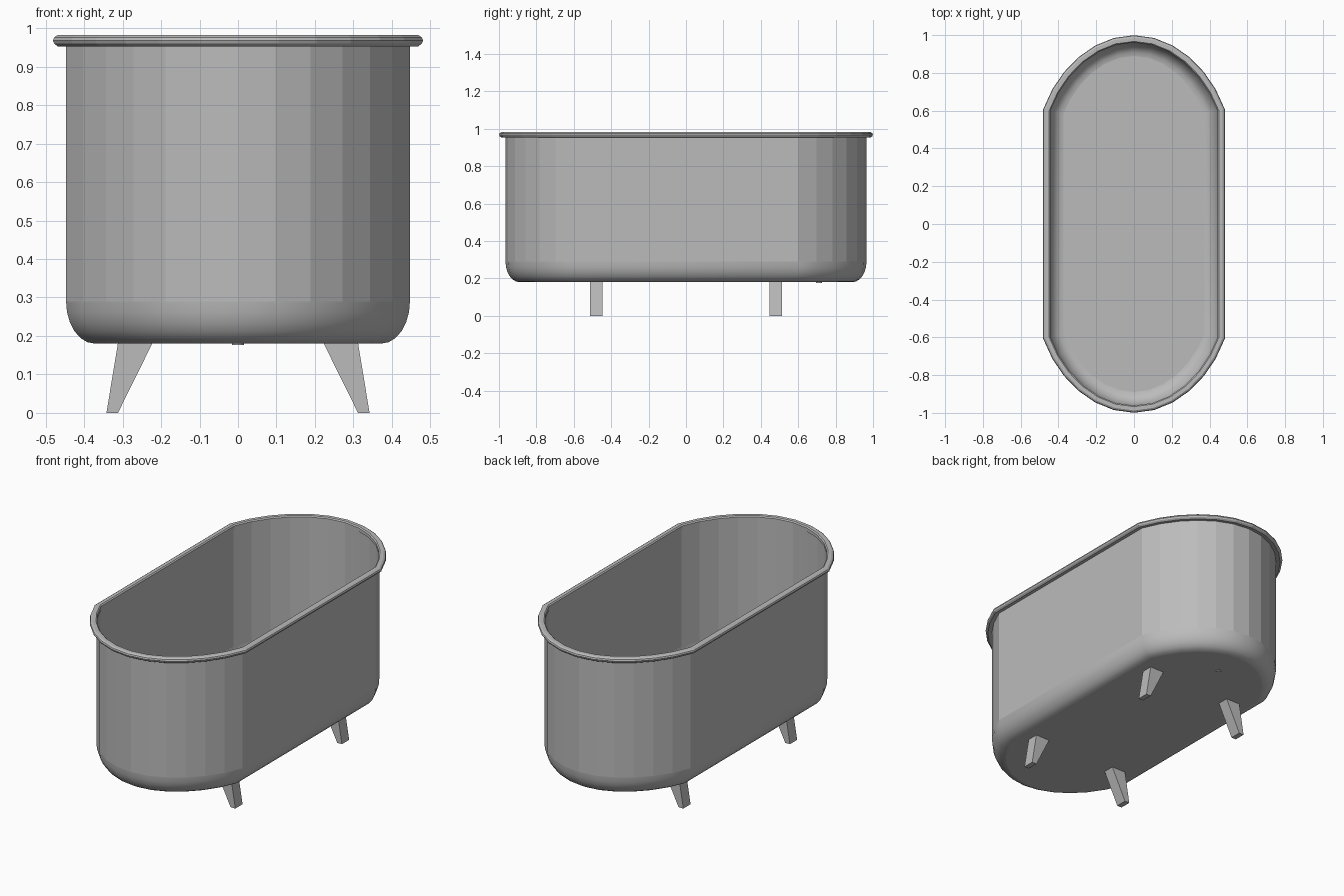
import bpy, bmesh, math
from mathutils import Vector
from mathutils.geometry import interpolate_bezier

if "Cube" in bpy.data.objects:
    bpy.data.objects.remove(bpy.data.objects["Cube"])

grey = bpy.data.materials.new("enamel_grey")
grey.diffuse_color = (0.5, 0.5, 0.5, 1)
grey.use_nodes = True
grey.node_tree.nodes["Principled BSDF"].inputs["Base Color"].default_value = grey.diffuse_color


def finish(name, bm):
    bmesh.ops.recalc_face_normals(bm, faces=bm.faces)
    mesh = bpy.data.meshes.new(name)
    bm.to_mesh(mesh)
    bm.free()
    mesh.materials.append(grey)
    obj = bpy.data.objects.new(name, mesh)
    bpy.context.collection.objects.link(obj)
    return obj


# Plan outline of the tub: straight sides with curved ends
end = [p.to_2d() for p in interpolate_bezier(
    Vector((0.447, 0.6, 0)), Vector((0.375, 0.8, 0)),
    Vector((0.2, 0.965, 0)), Vector((0, 0.965, 0)), 7)]
right = [Vector((p.x, -p.y)) for p in reversed(end)] + end
outline = right + [Vector((-p.x, p.y)) for p in reversed(right[1:-1])]
N = len(outline)


def outward(i):
    """Mitred outward direction at an outline point."""
    a = (outline[i] - outline[i - 1]).normalized()
    b = (outline[(i + 1) % N] - outline[i]).normalized()
    m = Vector((a.y + b.y, -a.x - b.x))
    return m * 2 / m.length_squared


def ring(bm, offset, z):
    return [bm.verts.new((*(p + outward(i) * offset), z)) for i, p in enumerate(outline)]


def bridge(bm, lower, upper, smooth):
    for i in range(N):
        j = (i + 1) % N
        f = bm.faces.new((lower[i], lower[j], upper[j], upper[i]))
        f.smooth = smooth


# Tub shell: flat floor, rounded lower edge, faceted upright walls
bm = bmesh.new()
rings = []
for k in range(7):
    t = math.radians(15 * k)
    rings.append(ring(bm, -0.075 * (1 - math.sin(t)), 0.29 - 0.11 * math.cos(t)))
bm.faces.new(rings[0])
for a, b in zip(rings, rings[1:]):
    bridge(bm, a, b, True)
bridge(bm, rings[-1], ring(bm, 0, 0.965), False)
finish("tub_shell", bm)

# Rolled rim around the top
bm = bmesh.new()
section = [(-0.004, 0.957), (0.022, 0.953), (0.031, 0.960), (0.034, 0.968),
           (0.031, 0.976), (0.022, 0.982), (0.002, 0.982), (-0.004, 0.976)]
rings = [ring(bm, o, z) for o, z in section]
for a, b in zip(rings, rings[1:] + rings[:1]):
    bridge(bm, a, b, False)
finish("rim", bm)

# Four tapered, splayed legs
profile = [(0.312, 0), (0.342, 0), (0.312, 0.182), (0.222, 0.182)]
for sx, side in ((-1, "left"), (1, "right")):
    for y, place in ((-0.48, "front"), (0.48, "back")):
        bm = bmesh.new()
        face = bm.faces.new([bm.verts.new((sx * x, y - 0.0325, z)) for x, z in profile])
        moved = bmesh.ops.extrude_face_region(bm, geom=[face])["geom"]
        bmesh.ops.translate(bm, vec=(0, 0.065, 0),
                            verts=[v for v in moved if isinstance(v, bmesh.types.BMVert)])
        finish(f"{place}_{side}_leg", bm)

# Small drain fitting through the floor
bpy.ops.mesh.primitive_cylinder_add(vertices=12, radius=0.016, depth=0.006,
                                    location=(0, 0.71, 0.179))
drain = bpy.context.object
drain.name = "drain"
drain.data.materials.append(grey)
